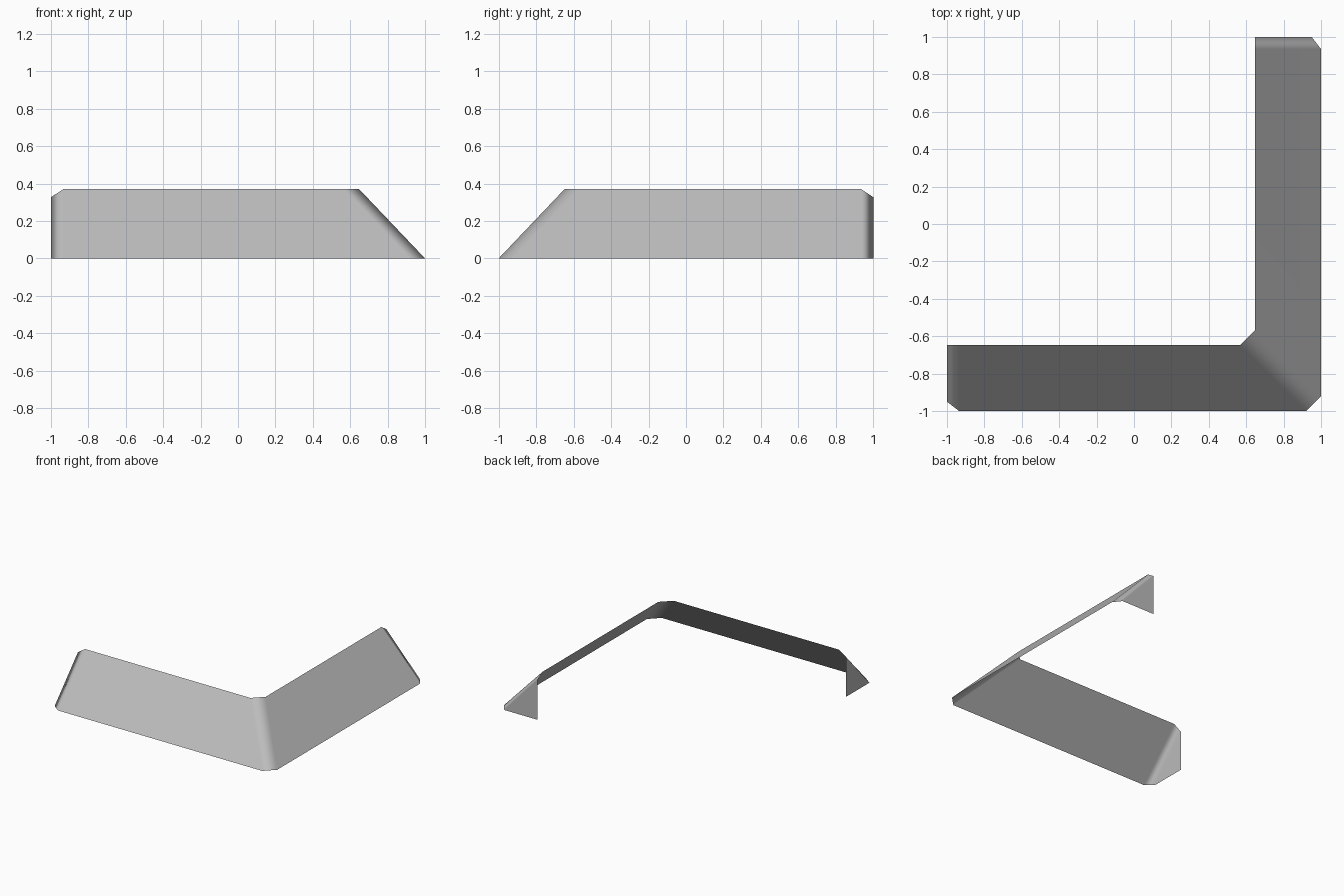
import bpy
import bmesh

cube = bpy.data.objects.get("Cube")
if cube:
    bpy.data.objects.remove(cube, do_unlink=True)

# Plain grey sheet material
grey = bpy.data.materials.new("plain grey")
grey.use_nodes = True
colour = (0.5, 0.5, 0.5, 1)
grey.diffuse_color = colour
grey.node_tree.nodes["Principled BSDF"].inputs["Base Color"].default_value = colour

HEIGHT, INNER = 0.37, 0.648

# One arm, listed from its closed end to the corner: lower and upper rim
lower = [(-1, -0.95, 0), (-0.935, -1, 0), (0.92, -1, 0)]
upper = [(-1, -INNER, 0.327), (-0.935, -INNER, HEIGHT), (0.566, -INNER, HEIGHT)]
end_foot = (-1, -INNER, 0)


def reflect(p):
    """Mirror a point across the diagonal through the corner."""
    return (-p[1], -p[0], p[2])


lower += [reflect(p) for p in reversed(lower)]
upper += [reflect(p) for p in reversed(upper)]

bm = bmesh.new()
low = [bm.verts.new(p) for p in lower]
top = [bm.verts.new(p) for p in upper]

# Sloping sheet with chamfered corner and ends
for i in range(len(low) - 1):
    bm.faces.new((low[i], low[i + 1], top[i + 1], top[i]))

# Triangular end caps
near = bm.verts.new(end_foot)
far = bm.verts.new(reflect(end_foot))
bm.faces.new((near, low[0], top[0]))
bm.faces.new((low[-1], far, top[-1]))

for face in bm.faces:
    face.smooth = True
mesh = bpy.data.meshes.new("corner_skirt")
bm.to_mesh(mesh)
bm.free()
mesh.materials.append(grey)
skirt = bpy.data.objects.new("corner_skirt", mesh)
bpy.context.collection.objects.link(skirt)

# Keep the broad faces flat and shade only across the chamfers
weighted = skirt.modifiers.new("weighted_normals", 'WEIGHTED_NORMAL')
weighted.weight = 100
